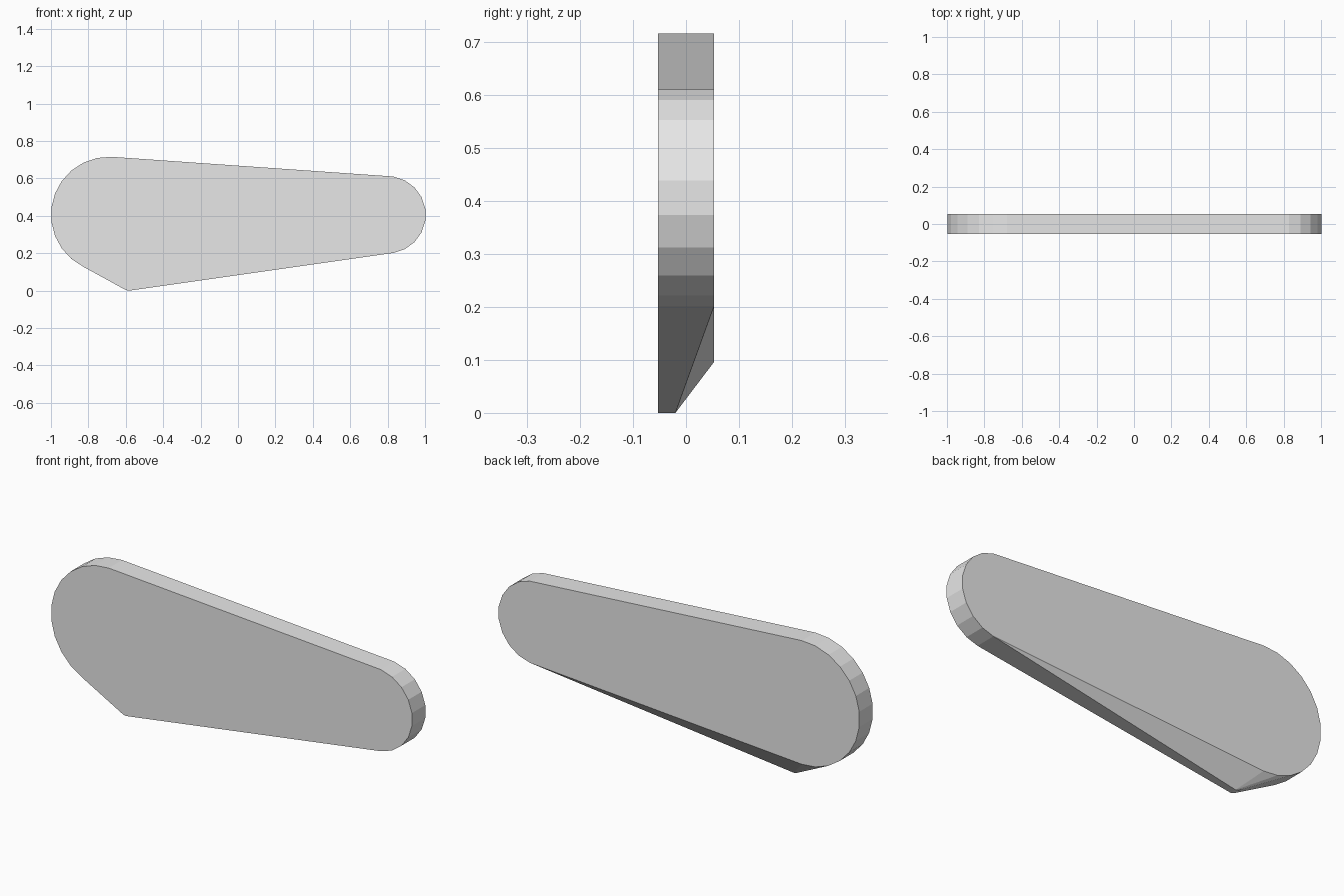
import bpy, bmesh, math

if "Cube" in bpy.data.objects:
    bpy.data.objects.remove(bpy.data.objects["Cube"])

HALF = 0.053   # half thickness


def arc(cx, cz, r, start, end, steps):
    """Points along an arc in the xz plane, angles in degrees."""
    pts = []
    for i in range(steps + 1):
        a = math.radians(start + (end - start) * i / steps)
        pts.append((cx + r * math.cos(a), cz + r * math.sin(a)))
    return pts


# Tapered capsule outline: large left end, small right end
outline = arc(-0.69, 0.406, 0.31, 88, 272, 13) + arc(0.797, 0.406, 0.207, -81, 81, 9)

bm = bmesh.new()
for x, z in outline:
    for y in (-HALF, HALF):
        bm.verts.new((x, y, z))

# Blunt lower tip, only in the front part of the thickness
for x, z in ((-0.601, 0.004), (-0.584, 0.0)):
    for y in (-HALF, -0.02):
        bm.verts.new((x, y, z))

# Wrap the plate and tip in one skin, which forms the sloped rear underside
res = bmesh.ops.convex_hull(bm, input=bm.verts[:])
loose = [v for v in bm.verts if not v.link_faces]
bmesh.ops.delete(bm, geom=loose, context='VERTS')
bmesh.ops.dissolve_limit(bm, angle_limit=math.radians(0.5),
                         verts=bm.verts[:], edges=bm.edges[:])
bmesh.ops.recalc_face_normals(bm, faces=bm.faces[:])

mesh = bpy.data.meshes.new("tapered_plate")
bm.to_mesh(mesh)
bm.free()
plate = bpy.data.objects.new("tapered_plate", mesh)
bpy.context.collection.objects.link(plate)

# Plain grey finish
grey = bpy.data.materials.new("light_grey")
grey.diffuse_color = (0.8, 0.8, 0.8, 1.0)
grey.use_nodes = True
grey.node_tree.nodes["Principled BSDF"].inputs["Base Color"].default_value = grey.diffuse_color
mesh.materials.append(grey)
